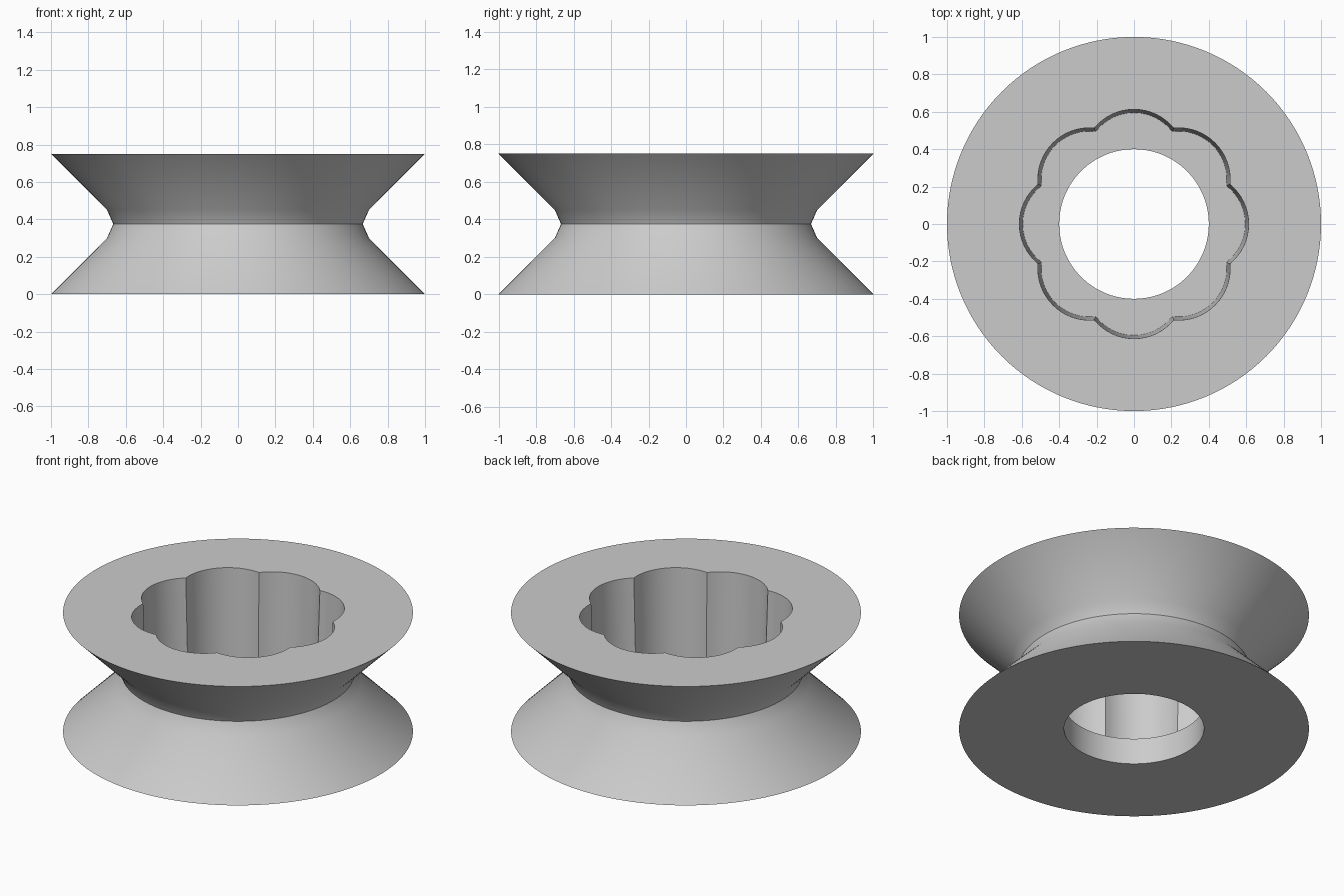
import bpy, bmesh
from math import sin, cos, pi, radians, sqrt

cube = bpy.data.objects.get("Cube")
if cube:
    bpy.data.objects.remove(cube, do_unlink=True)

SEGMENTS = 128
LOBES = 8
LOBE_CENTRE = 0.338


def plain(radius):
    """Circular ring."""
    return lambda a: radius


def scallop(lobe_radius):
    """Ring made of eight circular lobes."""
    step = 2 * pi / LOBES

    def radius(a):
        d = a - round(a / step) * step
        return LOBE_CENTRE * cos(d) + sqrt(lobe_radius ** 2 - (LOBE_CENTRE * sin(d)) ** 2)
    return radius


# Closed cross-section: outer groove, top face, scalloped pocket, floor, bore
section = [
    (plain(1.0), 0.0), (plain(0.7), 0.30), (plain(0.667), 0.375),
    (plain(0.7), 0.45), (plain(1.0), 0.75),
    (scallop(0.275), 0.75), (scallop(0.257), 0.165),
    (plain(0.4), 0.165), (plain(0.4), 0.0),
]

bm = bmesh.new()
rings = []
for radius, z in section:
    angles = [2 * pi * i / SEGMENTS for i in range(SEGMENTS)]
    rings.append([bm.verts.new((radius(a) * cos(a), radius(a) * sin(a), z)) for a in angles])

for k, lower in enumerate(rings):
    upper = rings[(k + 1) % len(rings)]
    for i in range(SEGMENTS):
        j = (i + 1) % SEGMENTS
        bm.faces.new((lower[i], lower[j], upper[j], upper[i]))
bmesh.ops.recalc_face_normals(bm, faces=bm.faces)

mesh = bpy.data.meshes.new("grooved_wheel")
bm.to_mesh(mesh)
bm.free()
wheel = bpy.data.objects.new("grooved_wheel", mesh)
bpy.context.collection.objects.link(wheel)

# Single plain grey
grey = bpy.data.materials.new("light_grey")
grey.use_nodes = True
colour = (0.6, 0.6, 0.6, 1.0)
grey.diffuse_color = colour
grey.node_tree.nodes["Principled BSDF"].inputs["Base Color"].default_value = colour
mesh.materials.append(grey)

# Smooth walls with crisp rims, groove line and lobe cusps
bpy.ops.object.select_all(action='DESELECT')
wheel.select_set(True)
bpy.context.view_layer.objects.active = wheel
bpy.ops.object.shade_smooth_by_angle(angle=radians(30))
